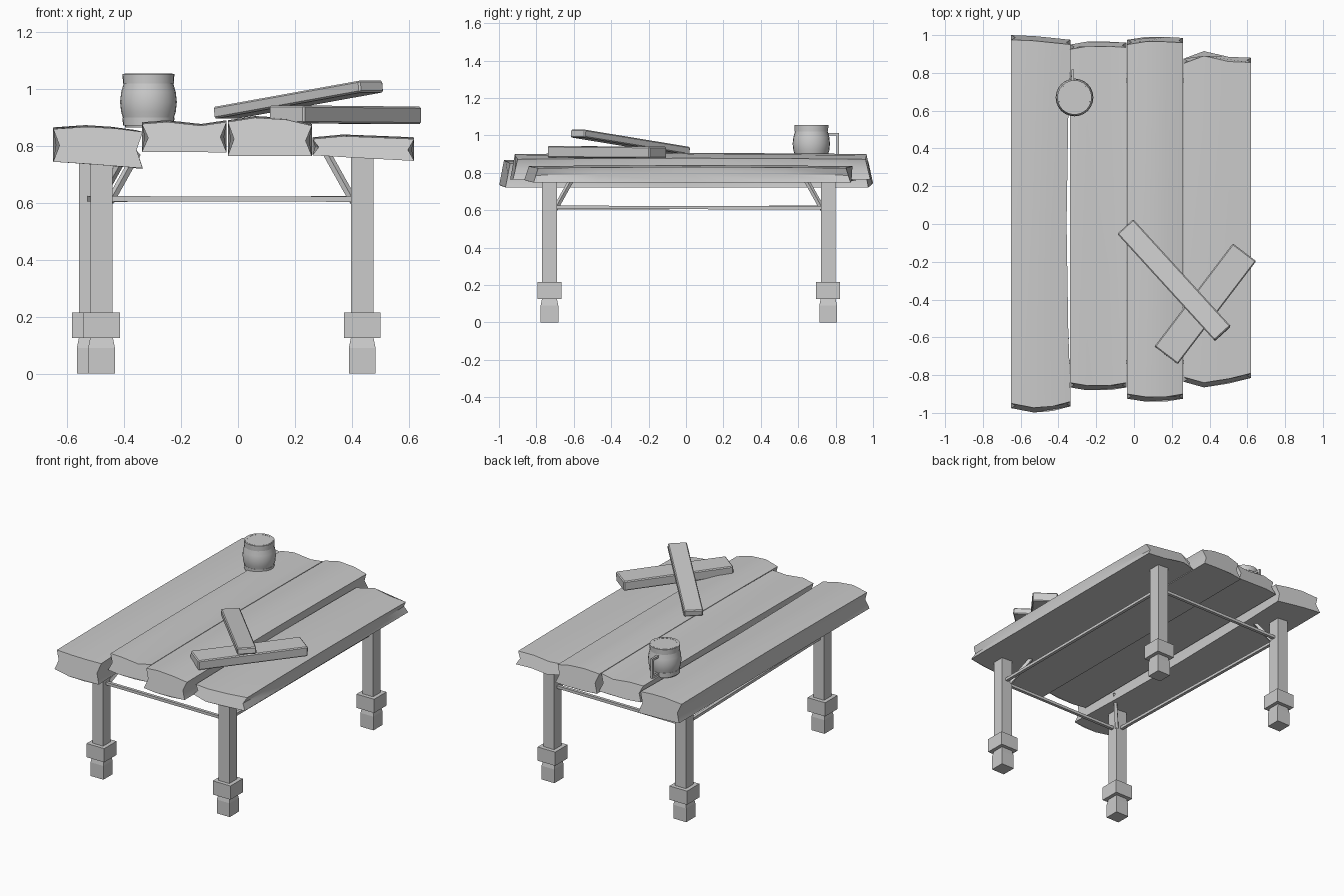
import bpy, bmesh, math
from mathutils import Vector, Matrix

if "Cube" in bpy.data.objects:
    bpy.data.objects.remove(bpy.data.objects["Cube"])

grey = bpy.data.materials.new("plain grey")
grey.use_nodes = True
grey.diffuse_color = (0.6, 0.6, 0.6, 1)
grey.node_tree.nodes["Principled BSDF"].inputs["Base Color"].default_value = (0.6, 0.6, 0.6, 1)


def finish(bm, name, smooth_angle=None):
    bmesh.ops.recalc_face_normals(bm, faces=bm.faces[:])
    mesh = bpy.data.meshes.new(name)
    bm.to_mesh(mesh)
    bm.free()
    mesh.materials.append(grey)
    obj = bpy.data.objects.new(name, mesh)
    bpy.context.collection.objects.link(obj)
    if smooth_angle:
        bpy.ops.object.select_all(action="DESELECT")
        obj.select_set(True)
        bpy.context.view_layer.objects.active = obj
        bpy.ops.object.shade_smooth_by_angle(angle=math.radians(smooth_angle))
    return obj


def loft(bm, rings, cap=True):
    """Skin a list of equal point rings, closing both ends."""
    rows = [[bm.verts.new(p) for p in ring] for ring in rings]
    for a, b in zip(rows, rows[1:]):
        for i in range(len(a)):
            j = (i + 1) % len(a)
            bm.faces.new((a[i], a[j], b[j], b[i]))
    if cap:
        bm.faces.new(rows[0])
        bm.faces.new(rows[-1])


def square(x, y, z, half):
    return [(x + sx * half, y + sy * half, z)
            for sx, sy in ((-1, -1), (1, -1), (1, 1), (-1, 1))]


def bar(name, start, end, width, height):
    """Rectangular beam between two points."""
    a, b = Vector(start), Vector(end)
    along = (b - a).normalized()
    side = along.cross(Vector((0, 0, 1))).normalized() * width / 2
    up = side.cross(along).normalized() * height / 2
    bm = bmesh.new()
    loft(bm, [[p - side - up, p + side - up, p + side + up, p - side + up] for p in (a, b)])
    return finish(bm, name)


def plank(name, xs, front, back, top, bottom, waist=0.0):
    """Rough tabletop board with ragged ends, pinched edges and a slight bow."""
    bm = bmesh.new()
    rings = []
    for t in (0, 0.2, 0.5, 0.8, 1):
        bow = math.sin(math.pi * t)
        pinch = 0.022 * (1 - bow)
        inset = 0.025 * (1 - 2 * t)
        upper, lower = [], []
        for i, x in enumerate(xs):
            y = front[i] + (back[i] - front[i]) * t
            x -= waist * bow * (i / 3)
            low = bottom[0] + (bottom[1] - bottom[0]) * i / 3
            upper.append(Vector((x, y + inset, top[i] + 0.006 * bow)))
            lower.append(Vector((x, y, low)))
        right = (upper[-1] + lower[-1]) / 2 - Vector((pinch, 0, 0))
        left = (upper[0] + lower[0]) / 2 + Vector((pinch, 0, 0))
        rings.append(upper + [right] + lower[::-1] + [left])
    loft(bm, rings)
    return finish(bm, name, 35)


# Tabletop planks
plank("plank_far_right", (-0.65, -0.53, -0.43, -0.335), (-0.975, -0.998, -0.99, -0.965),
      (1.0, 0.995, 0.985, 0.975), (0.86, 0.868, 0.862, 0.85), (0.745, 0.722), 0.022)
plank("plank_mid_right", (-0.338, -0.25, -0.13, -0.04), (-0.865, -0.88, -0.88, -0.865),
      (0.95, 0.965, 0.965, 0.96), (0.878, 0.885, 0.872, 0.885), (0.78, 0.778))
plank("plank_mid_left", (-0.036, 0.06, 0.17, 0.26), (-0.925, -0.94, -0.94, -0.925),
      (0.975, 0.99, 0.99, 0.985), (0.885, 0.9, 0.893, 0.872), (0.765, 0.765))
plank("plank_far_left", (0.262, 0.37, 0.5, 0.62), (-0.835, -0.865, -0.845, -0.815),
      (0.875, 0.915, 0.885, 0.88), (0.825, 0.835, 0.83, 0.825), (0.768, 0.748))

# Legs: post, collar and tapered foot
corners = {"front_right": (-0.48, -0.73), "front_left": (0.437, -0.73),
           "back_left": (0.437, 0.76), "back_right": (-0.52, 0.76)}
for label, (x, y) in corners.items():
    for part, levels in (("post", ((0.2, 0.039), (0.775, 0.039))),
                         ("collar", ((0.125, 0.064), (0.215, 0.064))),
                         ("foot", ((0, 0.047), (0.09, 0.047), (0.13, 0.039)))):
        bm = bmesh.new()
        loft(bm, [square(x, y, z, half) for z, half in levels])
        finish(bm, f"{label}_{part}")
    # Diagonal brace from the inner corner of the post up to the tabletop
    sx, sy = math.copysign(1, -x), math.copysign(1, -y)
    bar(f"{label}_brace", (x + sx * 0.03, y + sy * 0.03, 0.605),
        (x + sx * 0.125, y + sy * 0.125, 0.775), 0.02, 0.02)

# Stretcher rails joining neighbouring legs
names = list(corners)
for i, label in enumerate(names):
    other = names[(i + 1) % len(names)]
    bar(f"rail_{label}_to_{other}", (*corners[label], 0.615), (*corners[other], 0.613), 0.02, 0.018)


# Loose boards lying on the table
def loose_board(name, start, end, width, height):
    board = bar(name, start, end, width, height)
    bevel = board.modifiers.new("worn edges", "BEVEL")
    bevel.width = 0.006
    bevel.segments = 1


loose_board("loose_board_lower", (0.17, -0.695, 0.912), (0.585, -0.15, 0.908), 0.155, 0.062)
loose_board("loose_board_upper", (-0.045, -0.015, 0.917), (0.47, -0.58, 1.01), 0.115, 0.042)

# Barrel mug: lathed hollow body
MUG = Vector((-0.315, 0.67, 0))
SIDES = 24


def lathe(name, profile):
    bm = bmesh.new()
    loft(bm, [[MUG + Vector((r * math.cos(a), r * math.sin(a), z))
               for a in (2 * math.pi * k / SIDES for k in range(SIDES))] for r, z in profile])
    return finish(bm, name, 30)


lathe("mug_body", ((0.082, 0.865), (0.088, 0.895), (0.096, 0.92), (0.1, 0.955), (0.096, 0.99),
                   (0.088, 1.018), (0.084, 1.055), (0.073, 1.055), (0.075, 0.96), (0.07, 0.9)))
for label, low, high in (("lower", 0.872, 0.9), ("upper", 1.02, 1.054)):
    lathe(f"mug_{label}_hoop", ((0.08, low), (0.09, low), (0.091, high), (0.08, high)))

# Square mug handle
path = [MUG + Vector(p) for p in ((-0.012, 0.06, 1.005), (-0.009, 0.142, 1.005),
                                  (-0.009, 0.142, 0.89), (-0.012, 0.08, 0.89))]
bar("mug_handle_top", path[0], path[1], 0.014, 0.014)
bar("mug_handle_bottom", path[3], path[2], 0.014, 0.014)
bm = bmesh.new()
loft(bm, [square(path[1].x, path[1].y, z, 0.007) for z in (0.883, 1.012)])
finish(bm, "mug_handle_grip")
